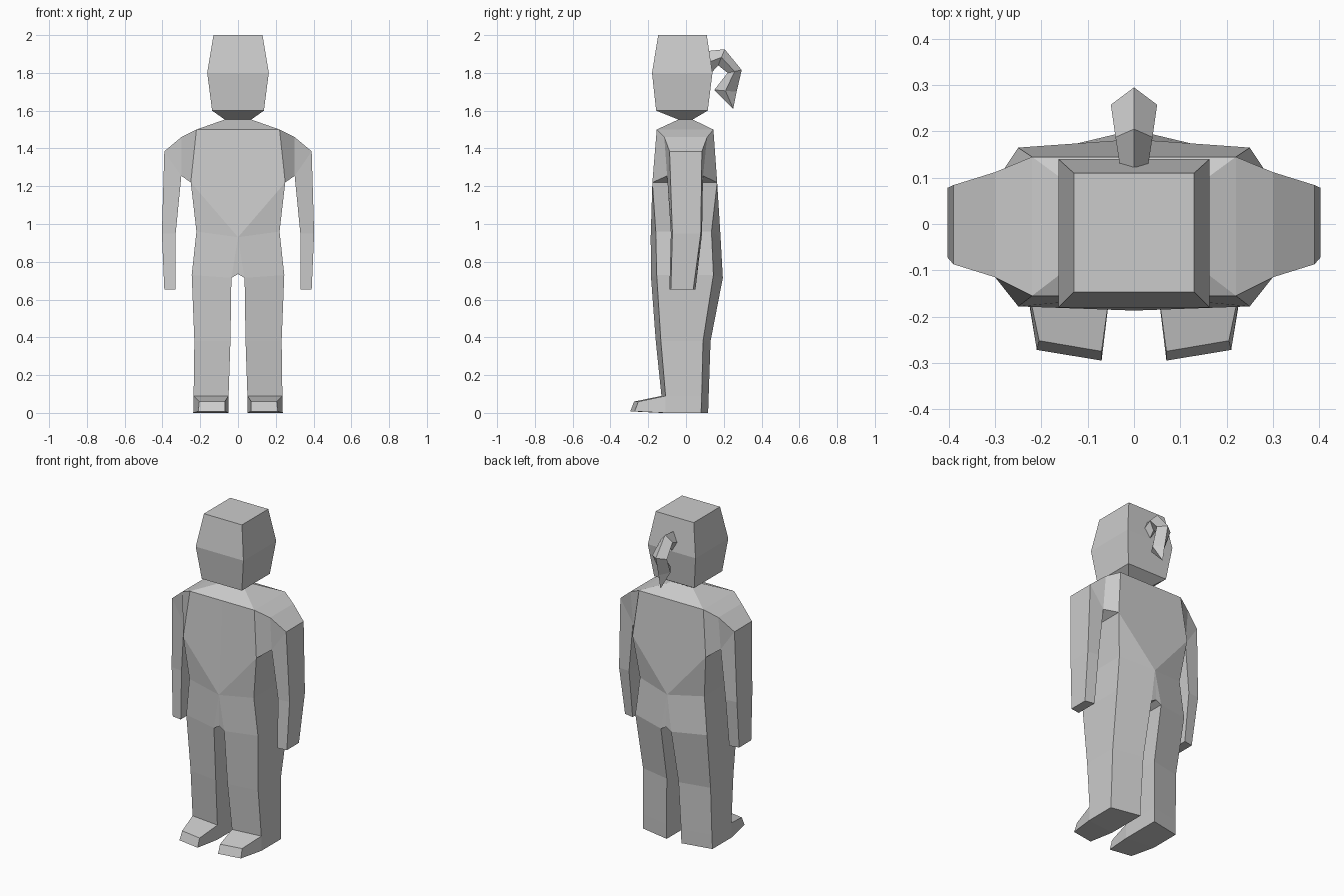
import bpy
import bmesh

cube = bpy.data.objects.get("Cube")
if cube:
    bpy.data.objects.remove(cube, do_unlink=True)

grey = bpy.data.materials.new("plain grey")
grey.use_nodes = True
grey.diffuse_color = (0.6, 0.6, 0.6, 1)
grey.node_tree.nodes["Principled BSDF"].inputs["Base Color"].default_value = grey.diffuse_color


def build(name, rings, sides=(1,), closed=True):
    """Skin a row of rings, cap both ends; sides gives the x signs to include."""
    bm = bmesh.new()
    for side in sides:
        rows = [[bm.verts.new((side * x, y, z)) for x, y, z in ring] for ring in rings]
        n = len(rows[0])
        for a, b in zip(rows, rows[1:]):
            for i in range(n if closed else n - 1):
                j = (i + 1) % n
                bm.faces.new((a[i], a[j], b[j], b[i]))
        for row in (rows[0], rows[-1]):
            for i in range(n // 2 - 1):
                bm.faces.new((row[i], row[i + 1], row[n - 2 - i], row[n - 1 - i]))
    # Coincident points collapse quads to triangles and weld the halves
    bmesh.ops.remove_doubles(bm, verts=bm.verts, dist=0.0005)
    bmesh.ops.recalc_face_normals(bm, faces=bm.faces)
    mesh = bpy.data.meshes.new(name)
    bm.to_mesh(mesh)
    bm.free()
    mesh.materials.append(grey)
    obj = bpy.data.objects.new(name, mesh)
    bpy.context.collection.objects.link(obj)
    return obj


def box_ring(x, front, back, z):
    return [(-x, front, z), (x, front, z), (x, back, z), (-x, back, z)]


def half_ring(center, inner, outer):
    """Each item is (x, front y, back y, z); runs front to back on one side."""
    items = (center, inner, outer)
    front = [(x, f, z) for x, f, b, z in items]
    back = [(x, b, z) for x, f, b, z in reversed(items)]
    return front + back


# Head, narrowing into the neck
build("head", [
    box_ring(.13, -.147, .11, 2.0),
    box_ring(.163, -.18, .14, 1.8),
    box_ring(.137, -.158, .115, 1.6),
    box_ring(.07, -.04, .035, 1.553),
])

# Torso: the chest and waist share a low centre point that forms the V
neck = (0, -.04, .035, 1.553)
collar = (0, -.155, .145, 1.5)
belly = (0, -.187, .183, .93)
chest = (.25, -.178, .165, 1.22)
hip = (.245, -.155, .145, .73)
groin = (.035, -.185, .195, .715)
build("torso", [
    half_ring(neck, neck, (.07, -.04, .035, 1.553)),
    half_ring(collar, collar, (.22, -.155, .145, 1.5)),
    half_ring(belly, belly, chest),
    half_ring(belly, belly, (.22, -.16, .135, .96)),
    half_ring((0, -.183, .193, .735), groin, hip),
], sides=(1, -1), closed=False)


def limb_ring(a, b):
    """Four corners from two (x, front y, back y, z) edges."""
    return [(a[0], a[1], a[3]), (b[0], b[1], b[3]),
            (b[0], b[2], b[3]), (a[0], a[2], a[3])]


armpit = (.30, -.10, .09, 1.255)
arm = [
    limb_ring(chest, (.22, -.155, .145, 1.5)),
    limb_ring(armpit, (.30, -.115, .112, 1.46)),
    limb_ring(armpit, (.39, -.087, .084, 1.385)),
    limb_ring((.33, -.08, .085, .95), (.403, -.072, .078, .95)),
    limb_ring((.33, -.088, .05, .652), (.39, -.08, .038, .652)),
]

leg = [
    limb_ring(groin, hip),
    limb_ring((.04, -.16, .13, .38), (.231, -.133, .09, .38)),
    limb_ring((.05, -.13, .12, .09), (.235, -.108, .083, .09)),
    limb_ring((.05, -.13, .117, 0), (.237, -.108, .08, 0)),
]

# Feet run forward from the front of each ankle to a sloped toe
foot = [
    [(.05, -.13, .09), (.235, -.108, .09), (.237, -.108, 0), (.05, -.13, 0)],
    [(.07, -.275, .06), (.205, -.252, .06), (.21, -.272, .008), (.07, -.295, .008)],
]

for label, side in (("left", 1), ("right", -1)):
    build(label + "_arm", arm, (side,))
    build(label + "_leg", leg, (side,))
    build(label + "_foot", foot, (side,))


def tail_ring(outer, inner, width):
    """Diamond section from outer and inner (y, z) points."""
    y, z = [(p + q) / 2 for p, q in zip(outer, inner)]
    return [(0, *outer), (width, y, z), (0, *inner), (-width, y, z)]


# Ponytail curling back and down to a point
build("ponytail", [
    tail_ring((.11, 1.915), (.135, 1.80), .03),
    tail_ring((.205, 1.925), (.17, 1.84), .04),
    tail_ring((.295, 1.815), (.22, 1.80), .05),
    tail_ring((.268, 1.70), (.15, 1.71), .04),
    tail_ring((.25, 1.61), (.25, 1.61), 0),
])
